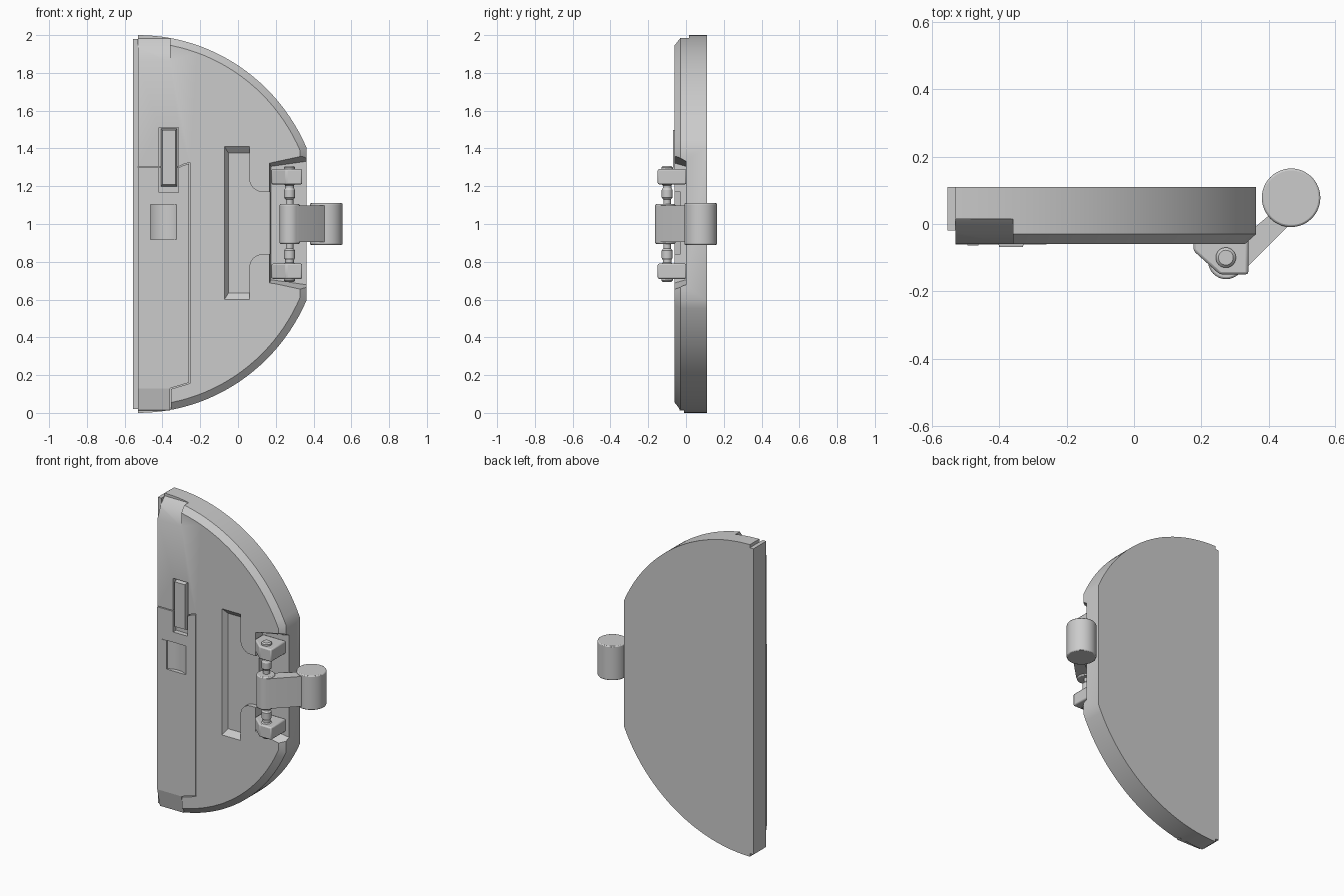
import bpy, bmesh, math
from math import sin, cos, pi, radians

if "Cube" in bpy.data.objects:
    bpy.data.objects.remove(bpy.data.objects["Cube"])


def loft(name, rings, bevel=0.0):
    """Closed solid through equal-length rings of 3D points."""
    bm = bmesh.new()
    vs = [[bm.verts.new(p) for p in r] for r in rings]
    n = len(rings[0])
    for a, b in zip(vs, vs[1:]):
        for i in range(n):
            j = (i + 1) % n
            bm.faces.new((a[i], a[j], b[j], b[i]))
    bm.faces.new(vs[0])
    bm.faces.new(vs[-1])
    bmesh.ops.recalc_face_normals(bm, faces=bm.faces)
    me = bpy.data.meshes.new(name)
    bm.to_mesh(me)
    bm.free()
    ob = bpy.data.objects.new(name, me)
    bpy.context.collection.objects.link(ob)
    if bevel:
        m = ob.modifiers.new("bevel", 'BEVEL')
        m.width, m.segments, m.limit_method = bevel, 2, 'ANGLE'
        m.angle_limit = radians(40)
    return ob


def front_prism(name, pts, y0, y1, inner=None, bevel=0.0):
    """Outline in x,z from y0 to y1, optionally a different outline at y1."""
    return loft(name, [[(x, y0, z) for x, z in pts],
                       [(x, y1, z) for x, z in inner or pts]], bevel)


def plan_prism(name, pts, z0, z1, bevel=0.0):
    return loft(name, [[(x, y, z) for x, y in pts] for z in (z0, z1)], bevel)


def side_prism(name, pts, x0, x1):
    return loft(name, [[(x, y, z) for y, z in pts] for x in (x0, x1)])


def rect(x0, x1, z0, z1):
    return [(x0, z0), (x1, z0), (x1, z1), (x0, z1)]


def circle(cx, cy, r, n=32):
    return [(cx + r * cos(2 * pi * i / n), cy + r * sin(2 * pi * i / n)) for i in range(n)]


def cut(ob, cutter, keep=False):
    m = ob.modifiers.new("cut", 'BOOLEAN')
    m.object, m.operation, m.solver = cutter, 'DIFFERENCE', 'EXACT'
    bpy.context.view_layer.objects.active = ob
    bpy.ops.object.modifier_apply(modifier=m.name)
    if not keep:
        bpy.data.objects.remove(cutter)


# Half-round door slab with a chamfered front edge
A = 0.976
t_end = math.asin(0.893 / A)
upper = [(A * sin(t_end * i / 24), cos(t_end * i / 24)) for i in range(25)]
outline = upper + [(x, -z) for x, z in reversed(upper)]


def slab_ring(y, s):
    return [(-0.53 + x * s, y, 1 + z * s) for x, z in outline]


slab = loft("door_slab", [slab_ring(0.11, 1), slab_ring(-0.03, 1), slab_ring(-0.06, 0.962)])

# Stepped notch in the top left corner
cut(slab, side_prism("notch_cut", [(-0.08, 1.86), (-0.06, 1.86), (-0.025, 1.94), (0.015, 1.982),
                                   (0.015, 2.05), (-0.08, 2.05)], -0.6, -0.36))

# T-shaped channel leading to the hinge
fillet = [(0.13 + 0.07 * cos(radians(a)), 0.77 + 0.07 * sin(radians(a))) for a in range(180, 89, -15)]
right_low = fillet + [(0.25, 0.84)]
right_side = right_low + [(x, 2.01 - z) for x, z in reversed(right_low)]
wide = [(-0.072, 0.60), (0.06, 0.60)] + right_side + [(0.06, 1.41), (-0.072, 1.41)]
floor = [(-0.05, 0.635), (0.06, 0.635)] + right_side + [(0.06, 1.375), (-0.05, 1.375)]
cut(slab, front_prism("channel_cut", wide, -0.0605, -0.03, floor))

# Hinge pocket open to the right edge
cut(slab, front_prism("pocket_cut", [(0.165, 0.685), (0.42, 0.63), (0.42, 1.38), (0.165, 1.325)],
                      -0.07, 0.0, [(0.175, 0.705), (0.42, 0.67), (0.42, 1.34), (0.175, 1.305)]))

# Lid recess, leaving a thin seam around the lid
cut(slab, front_prism("lid_cut", [(-0.6, 1.305), (-0.312, 1.305), (-0.292, 1.315), (-0.255, 1.326),
                                  (-0.255, 0.156), (-0.355, 0.126), (-0.355, -0.05), (-0.6, -0.05)],
                      -0.08, -0.01))

# Lid and its sloping bottom tab
lid = front_prism("lid", [(-0.53, 1.3), (-0.31, 1.3), (-0.29, 1.31), (-0.26, 1.32),
                          (-0.26, 0.16), (-0.36, 0.13), (-0.53, 0.13)], -0.061, -0.01)
lid_tab = side_prism("lid_tab", [(-0.01, 0.13), (-0.061, 0.13), (-0.034, 0.014), (-0.01, 0.012)], -0.53, -0.36)

# Latch slot through lid and slab, with the latch bar
slot = front_prism("slot_cut", rect(-0.418, -0.314, 1.168, 1.512), -0.09, -0.03)
cut(slab, slot, keep=True)
cut(lid, slot)
front_prism("latch_bar", rect(-0.41, -0.321, 1.195, 1.507), -0.02, -0.068, rect(-0.401, -0.33, 1.21, 1.497))

# Finger scoop with a notched lip
scoop_r = 0.115
cut(lid, plan_prism("scoop_cut", circle(-0.4, -0.061 - 0.088, scoop_r, 48), 0.918, 1.102))
front_prism("scoop_lip", [(-0.495, 0.918), (-0.462, 0.918), (-0.462, 1.102), (-0.495, 1.102),
                          (-0.495, 1.05), (-0.48, 1.035), (-0.48, 0.985), (-0.495, 0.97)], -0.05, -0.064)

# Rebated strip along the straight edge
plan_prism("edge_strip", [(-0.555, -0.02), (-0.53, -0.02), (-0.53, 0.11), (-0.555, 0.11)], 0.02, 1.98)

# Hinge brackets
bracket = [(0.177, 0.002), (0.177, -0.08), (0.255, -0.15), (0.34, -0.15), (0.34, 0.002)]
for side, z in (("lower", 0.71), ("upper", 1.21)):
    plan_prism(side + "_bracket", bracket, z, z + 0.08, 0.008)

# Hinge pin with necks and collars (radius, distance from the middle)
half = [(0.02, 0.09), (0.02, 0.13), (0.029, 0.14), (0.029, 0.18), (0.023, 0.19), (0.023, 0.205),
        (0.03, 0.21), (0.03, 0.3), (0.022, 0.308)]
stations = [(r, 1 - d) for r, d in reversed(half)] + [(r, 1 + d) for r, d in half]
loft("hinge_pin", [[(x, y, z) for x, y in circle(0.273, -0.1, r)] for r, z in stations])

# Lever: barrel, arm and round weight
plan_prism("lever_barrel", circle(0.274, -0.11, 0.054), 0.895, 1.105, 0.006)
plan_prism("lever_arm", [(0.274, -0.11), (0.30, -0.157), (0.325, -0.14), (0.46, -0.005),
                         (0.425, 0.045), (0.274, -0.08)], 0.905, 1.097)
plan_prism("lever_weight", circle(0.467, 0.078, 0.087, 48), 0.89, 1.11, 0.006)

# Smooth shading with sharp edges kept
bpy.ops.object.select_all(action='SELECT')
bpy.ops.object.shade_smooth_by_angle(angle=radians(25))
